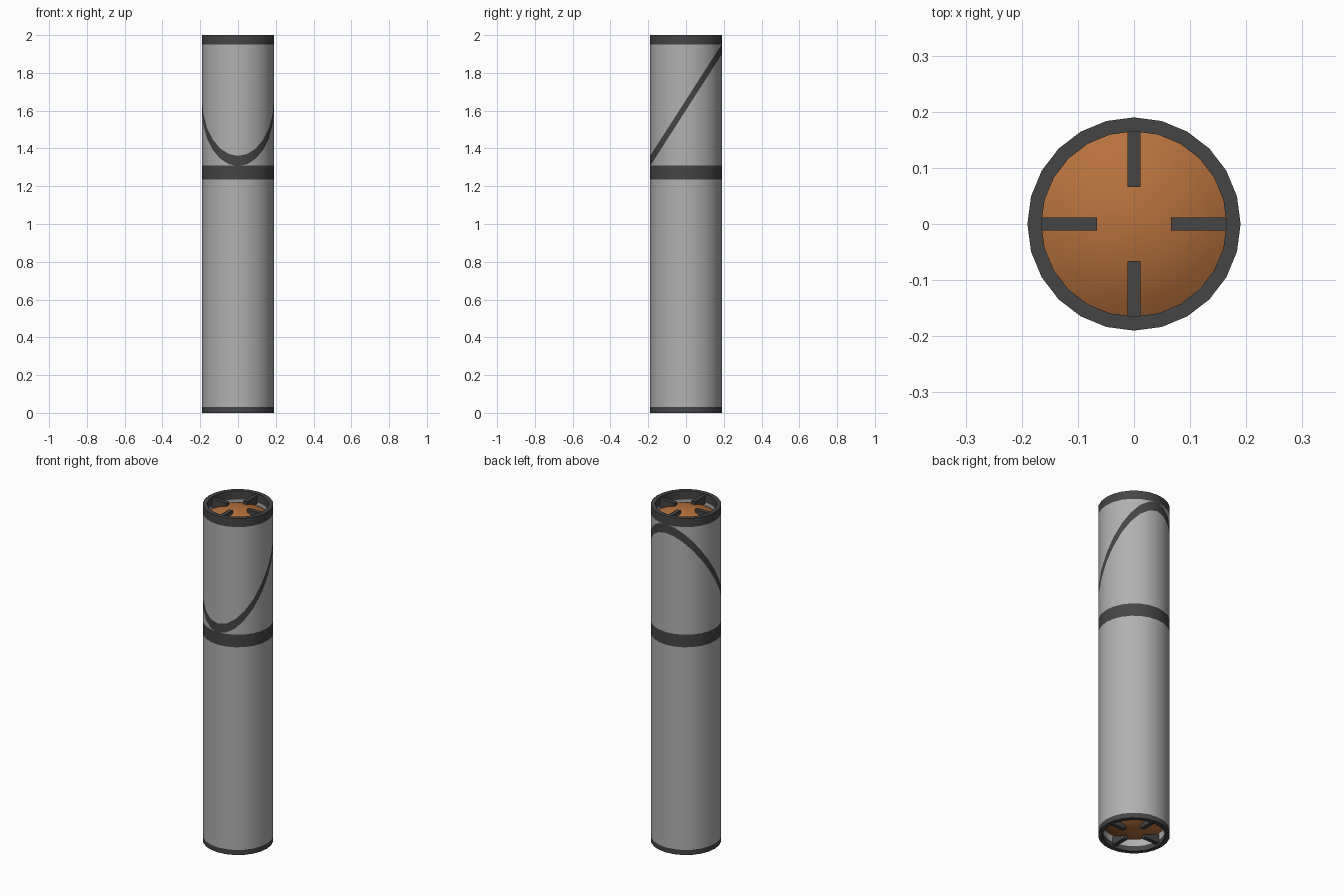
import bpy, bmesh, math
from mathutils import Vector

if "Cube" in bpy.data.objects:
    bpy.data.objects.remove(bpy.data.objects["Cube"])

R, RI, H, SEG = 0.19, 0.165, 2.0, 24


def mat(name, rgb):
    m = bpy.data.materials.new(name)
    m.diffuse_color = (*rgb, 1)
    m.use_nodes = True
    m.node_tree.nodes["Principled BSDF"].inputs["Base Color"].default_value = m.diffuse_color
    return m


GREY = mat("light grey", (0.44, 0.44, 0.44))
DARK = mat("dark grey", (0.06, 0.06, 0.06))
ORANGE = mat("burnt orange", (0.47, 0.165, 0.045))


def lathe(profile, closed):
    """Spin (radius, z) points around z; a radius of 0 becomes a pole."""
    bm = bmesh.new()
    rings = []
    for r, z in profile:
        if r == 0:
            rings.append([bm.verts.new((0, 0, z))] * SEG)
        else:
            rings.append([bm.verts.new((r * math.cos(2 * math.pi * i / SEG),
                                        r * math.sin(2 * math.pi * i / SEG), z))
                          for i in range(SEG)])
    n = len(rings)
    for k in range(n if closed else n - 1):
        a, b = rings[k], rings[(k + 1) % n]
        for i in range(SEG):
            j = (i + 1) % SEG
            corners = list(dict.fromkeys([a[i], a[j], b[j], b[i]]))
            bm.faces.new(corners)
    bmesh.ops.recalc_face_normals(bm, faces=bm.faces[:])
    return bm


def finish(name, bm, mats, smooth=True):
    me = bpy.data.meshes.new(name)
    bm.to_mesh(me)
    bm.free()
    ob = bpy.data.objects.new(name, me)
    bpy.context.collection.objects.link(ob)
    for m in mats:
        me.materials.append(m)
    if smooth:
        bpy.ops.object.select_all(action='DESELECT')
        ob.select_set(True)
        bpy.context.view_layer.objects.active = ob
        bpy.ops.object.shade_smooth_by_angle(angle=math.radians(35))
    return ob


# Tube shell with edge loops where the dark bands start and end
bm = lathe([(R, 0), (R, 0.03), (R, 1.235), (R, 1.31), (R, 1.95), (R, H),
            (RI, H), (RI, 1.95), (RI, 0.03), (RI, 0)], True)

# Slanted stripe: cut the upper outer wall with two tilted planes
Z0, SLOPE, HALF = 1.63, 1.56, 0.027
normal = Vector((0, -SLOPE, 1)).normalized()


def upper_wall(f):
    c = f.calc_center_median()
    return 1.31 < c.z < 1.95 and math.hypot(f.normal.x, f.normal.y) > 0.9 \
        and f.normal.x * c.x + f.normal.y * c.y > 0


for d in (-HALF, HALF):
    bm.normal_update()
    faces = [f for f in bm.faces if upper_wall(f)]
    geom = faces + list({e for f in faces for e in f.edges}) \
        + list({v for f in faces for v in f.verts})
    bmesh.ops.bisect_plane(bm, geom=geom, dist=1e-5,
                           plane_co=(0, 0, Z0 + d), plane_no=normal)

bm.normal_update()
for f in bm.faces:
    c = f.calc_center_median()
    band = c.z < 0.03 or c.z > 1.95 or 1.235 < c.z < 1.31
    stripe = upper_wall(f) and abs(c.z - Z0 - SLOPE * c.y) < HALF
    f.material_index = 1 if band or stripe else 0
finish("tube", bm, [GREY, DARK])

# Orange core with a shallow dome at each end
EDGE, RISE, N = 1.93, 0.05, 6
sph = (RI * RI + RISE * RISE) / (2 * RISE)
top = []
for k in range(N + 1):
    r = RI * (1 - k / N)
    top.append((r, EDGE + RISE - sph + math.sqrt(sph * sph - r * r)))
bottom = [(r, H - z) for r, z in reversed(top)]
finish("core", lathe(bottom + top, False), [ORANGE])

# Four radial prongs at each end
for end, zc in (("top", 1.965), ("bottom", H - 1.965)):
    for i in range(4):
        a = i * math.pi / 2
        bm = bmesh.new()
        bmesh.ops.create_cube(bm, size=1)
        for v in bm.verts:
            v.co = Vector((0.119 + v.co.x * 0.106, v.co.y * 0.024, v.co.z * 0.05))
        ob = finish(f"{end}_prong_{i + 1}", bm, [DARK], False)
        ob.rotation_euler.z = a
        ob.location.z = zc
